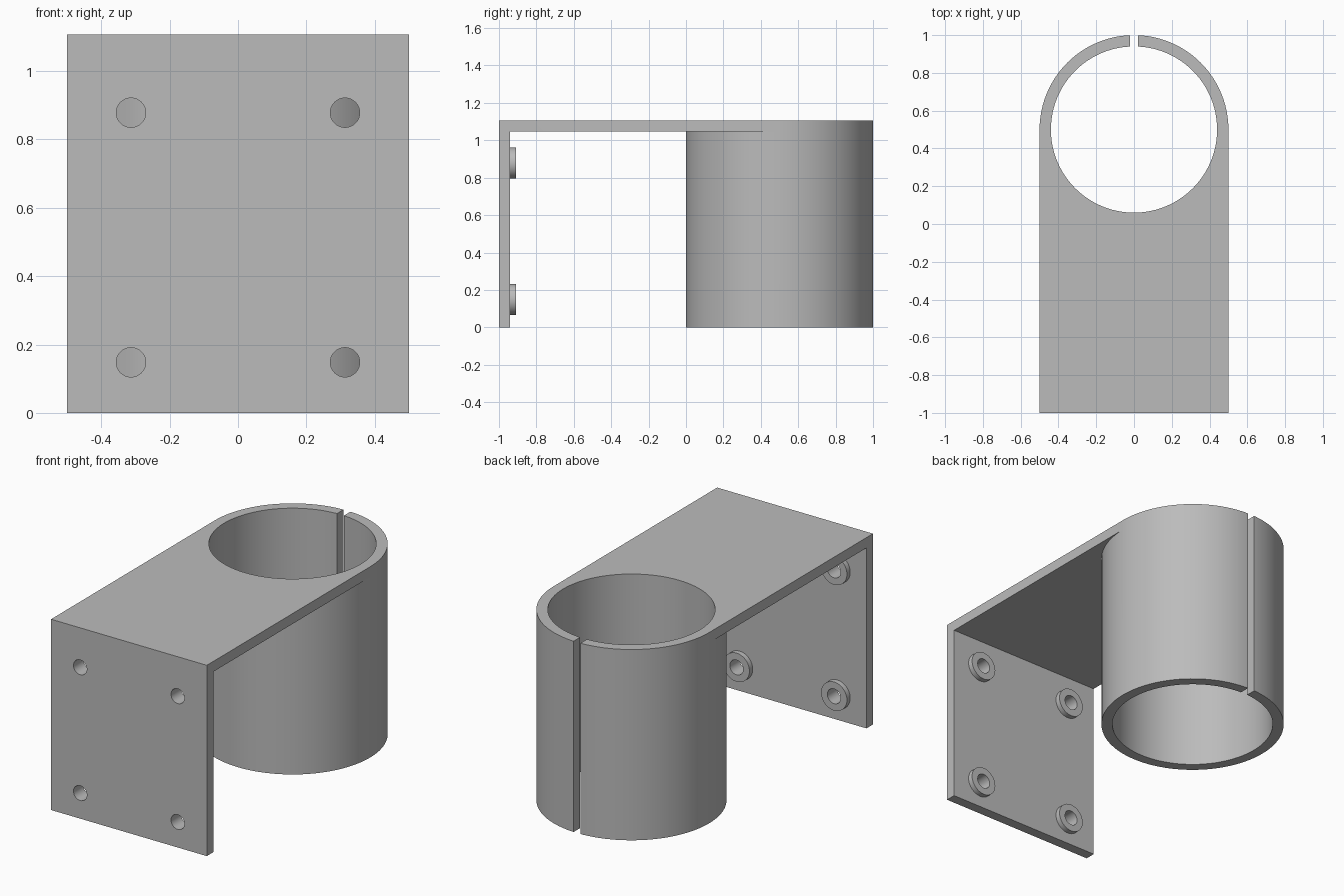
import bpy
import bmesh
from mathutils import Matrix, Vector

cube = bpy.data.objects.get("Cube")
if cube:
    bpy.data.objects.remove(cube, do_unlink=True)

HEIGHT, THICK = 1.107, 0.06
RING_Y, RING_R = 0.5, 0.5

steel = bpy.data.materials.new("grey metal")
steel.use_nodes = True
GREY = (0.5, 0.5, 0.5, 1.0)
steel.diffuse_color = GREY
steel.node_tree.nodes["Principled BSDF"].inputs["Base Color"].default_value = GREY


def finish(name, bm):
    bmesh.ops.recalc_face_normals(bm, faces=bm.faces)
    mesh = bpy.data.meshes.new(name)
    bm.to_mesh(mesh)
    bm.free()
    mesh.materials.append(steel)
    obj = bpy.data.objects.new(name, mesh)
    bpy.context.collection.objects.link(obj)
    return obj


def cylinder(name, radius, start, end, sides):
    start, end = Vector(start), Vector(end)
    axis = end - start
    turn = axis.to_track_quat("Z", "Y").to_matrix().to_4x4()
    bm = bmesh.new()
    bmesh.ops.create_cone(bm, cap_ends=True, segments=sides, radius1=radius,
                          radius2=radius, depth=axis.length,
                          matrix=Matrix.Translation((start + end) / 2) @ turn)
    return finish(name, bm)


def box(name, low, high):
    low, high = Vector(low), Vector(high)
    bm = bmesh.new()
    bmesh.ops.create_cube(bm, size=1, matrix=Matrix.Translation((low + high) / 2)
                          @ Matrix.Diagonal((*(high - low), 1)))
    return finish(name, bm)


def combine(target, tool, operation):
    """Apply a boolean and discard the tool object."""
    mod = target.modifiers.new(tool.name, "BOOLEAN")
    mod.operation, mod.solver, mod.object = operation, "EXACT", tool
    bpy.context.view_layer.objects.active = target
    bpy.ops.object.modifier_apply(modifier=mod.name)
    bpy.data.objects.remove(tool, do_unlink=True)


# Angled plate: an L profile extruded across the width
bm = bmesh.new()
inner_y, under_z = -1 + THICK, HEIGHT - THICK
profile = [(-1, 0), (inner_y, 0), (inner_y, under_z),
           (RING_Y, under_z), (RING_Y, HEIGHT), (-1, HEIGHT)]
face = bm.faces.new([bm.verts.new((-0.5, y, z)) for y, z in profile])
side = bmesh.ops.extrude_face_region(bm, geom=[face])
bmesh.ops.translate(bm, vec=(1, 0, 0),
                    verts=[v for v in side["geom"] if isinstance(v, bmesh.types.BMVert)])
bracket = finish("clamp_bracket", bm)

# Split clamp ring
combine(bracket, cylinder("ring", RING_R, (0, RING_Y, 0), (0, RING_Y, HEIGHT), 96), "UNION")
combine(bracket, cylinder("bore", RING_R - THICK, (0, RING_Y, -0.1),
                          (0, RING_Y, HEIGHT + 0.1), 96), "DIFFERENCE")
combine(bracket, box("slot", (-0.022, 0.8, -0.1), (0.022, 1.1, HEIGHT + 0.1)), "DIFFERENCE")

# Screw holes with raised collars on the inside of the mounting plate
for x in (-0.313, 0.313):
    for z in (0.148, 0.878):
        combine(bracket, cylinder("collar", 0.083, (x, inner_y - 0.02, z), (x, -0.91, z), 48), "UNION")
        combine(bracket, cylinder("hole", 0.043, (x, -1.1, z), (x, -0.85, z), 32), "DIFFERENCE")

# Smooth curved walls, sharp rims
bpy.ops.object.select_all(action="DESELECT")
bracket.select_set(True)
bpy.context.view_layer.objects.active = bracket
bpy.ops.object.shade_smooth_by_angle(angle=0.5)
